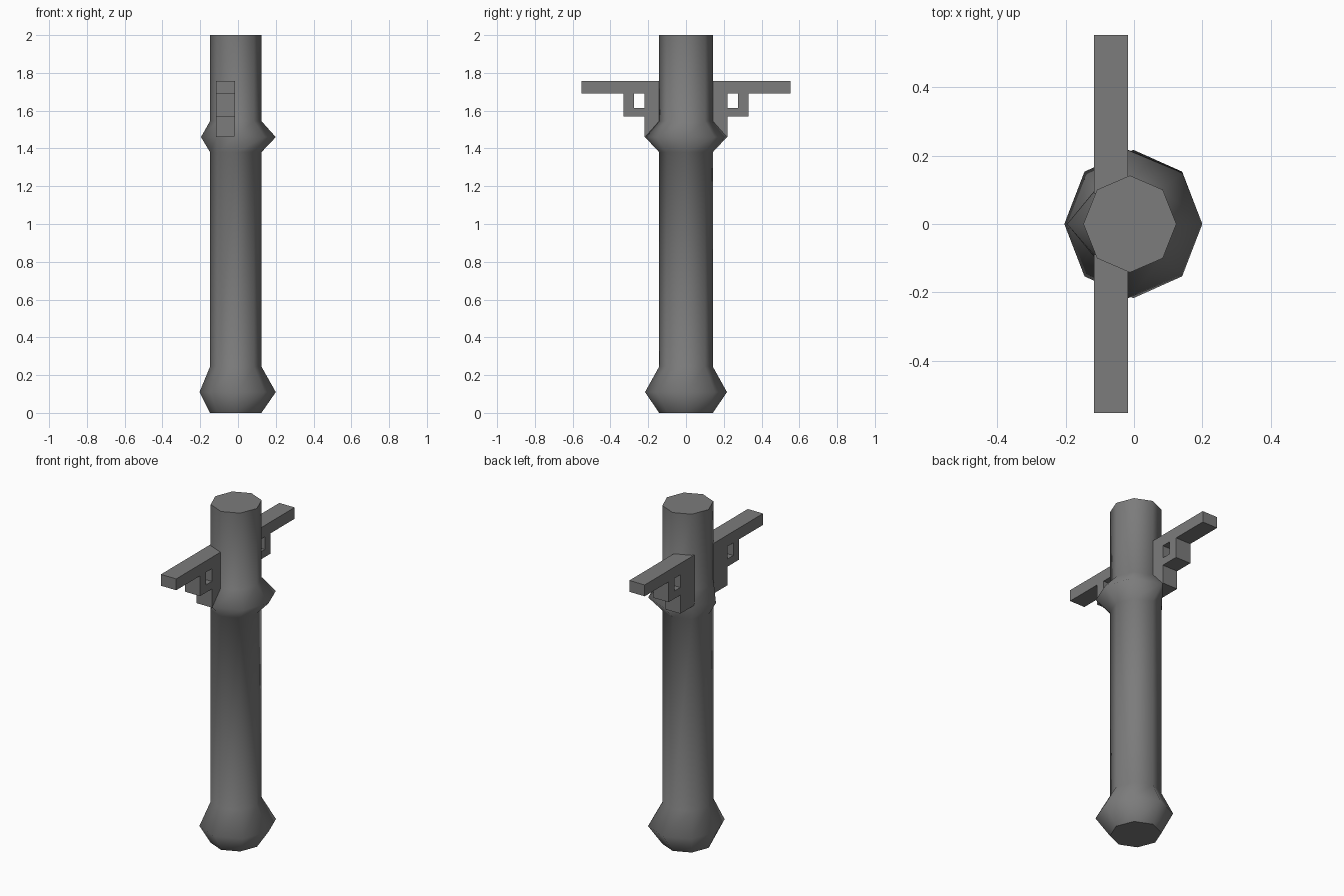
import bpy, bmesh
from math import sin, cos, pi

if "Cube" in bpy.data.objects:
    bpy.data.objects.remove(bpy.data.objects["Cube"])

SIDES = 8
iron = bpy.data.materials.new("dark_grey")
iron.diffuse_color = (0.2, 0.2, 0.2, 1)
iron.use_nodes = True
iron.node_tree.nodes["Principled BSDF"].inputs["Base Color"].default_value = iron.diffuse_color

# Post: stacked octagonal rings (z, centre x, radius x, radius y)
rings = [
    (0.00, -0.012, 0.136, 0.142),
    (0.11, -0.002, 0.202, 0.217),   # foot bulge
    (0.245, -0.012, 0.136, 0.142),
    (1.38, -0.012, 0.136, 0.142),
    (1.46, 0.002, 0.198, 0.213),    # collar bulge
    (1.545, -0.012, 0.136, 0.142),
    (2.00, -0.012, 0.136, 0.142),
]
bm = bmesh.new()
loops = []
for z, cx, rx, ry in rings:
    loops.append([bm.verts.new((cx + rx * cos(2 * pi * i / SIDES),
                                ry * sin(2 * pi * i / SIDES), z))
                  for i in range(SIDES)])
# The collar is notched where the arms meet it
for i, s in ((2, 1), (6, -1)):
    loops[4][i].co.x = -0.017
    loops[4][i].co.y = s * 0.217
for i, s in ((3, 1), (5, -1)):
    loops[4][i].co.x = -0.112
    loops[4][i].co.y = s * 0.102
for a, b in zip(loops, loops[1:]):
    for i in range(SIDES):
        j = (i + 1) % SIDES
        bm.faces.new((a[i], a[j], b[j], b[i])).smooth = True
# Flat end caps with sharp rims
for cap in (loops[0][::-1], loops[-1]):
    face = bm.faces.new(cap)
    for e in face.edges:
        e.smooth = False
mesh = bpy.data.meshes.new("post")
bm.to_mesh(mesh)
bm.free()
mesh.materials.append(iron)
post = bpy.data.objects.new("post", mesh)
bpy.context.collection.objects.link(post)

# Side arms: bracket silhouette in y/z with a square opening, mirrored across y
outline = [(0.09, 1.46), (0.22, 1.46), (0.22, 1.57), (0.33, 1.57),
           (0.33, 1.69), (0.553, 1.69), (0.553, 1.757), (0.09, 1.757)]
opening = [(0.22, 1.615), (0.275, 1.615), (0.275, 1.69), (0.22, 1.69)]
curve = bpy.data.curves.new("side_arms", 'CURVE')
curve.dimensions = '2D'
curve.fill_mode = 'BOTH'
curve.extrude = 0.05
for pts in (outline, opening):
    spline = curve.splines.new('POLY')
    spline.points.add(len(pts) - 1)
    for p, (y, z) in zip(spline.points, pts):
        p.co = (y, z, 0, 1)
    spline.use_cyclic_u = True
curve.materials.append(iron)
arms = bpy.data.objects.new("side_arms", curve)
arms.location.x = -0.067
arms.rotation_euler = (pi / 2, 0, pi / 2)
bpy.context.collection.objects.link(arms)
bpy.context.view_layer.objects.active = arms
arms.select_set(True)
bpy.ops.object.convert(target='MESH')
arms = bpy.context.object
bpy.ops.object.shade_flat()

# Weld the profile, then mirror (local x is world y)
bm = bmesh.new()
bm.from_mesh(arms.data)
bmesh.ops.remove_doubles(bm, verts=bm.verts, dist=0.0005)
bmesh.ops.recalc_face_normals(bm, faces=bm.faces)
bm.to_mesh(arms.data)
bm.free()
mirror = arms.modifiers.new("mirror", 'MIRROR')
mirror.use_axis = (True, False, False)
mirror.use_mirror_merge = False
